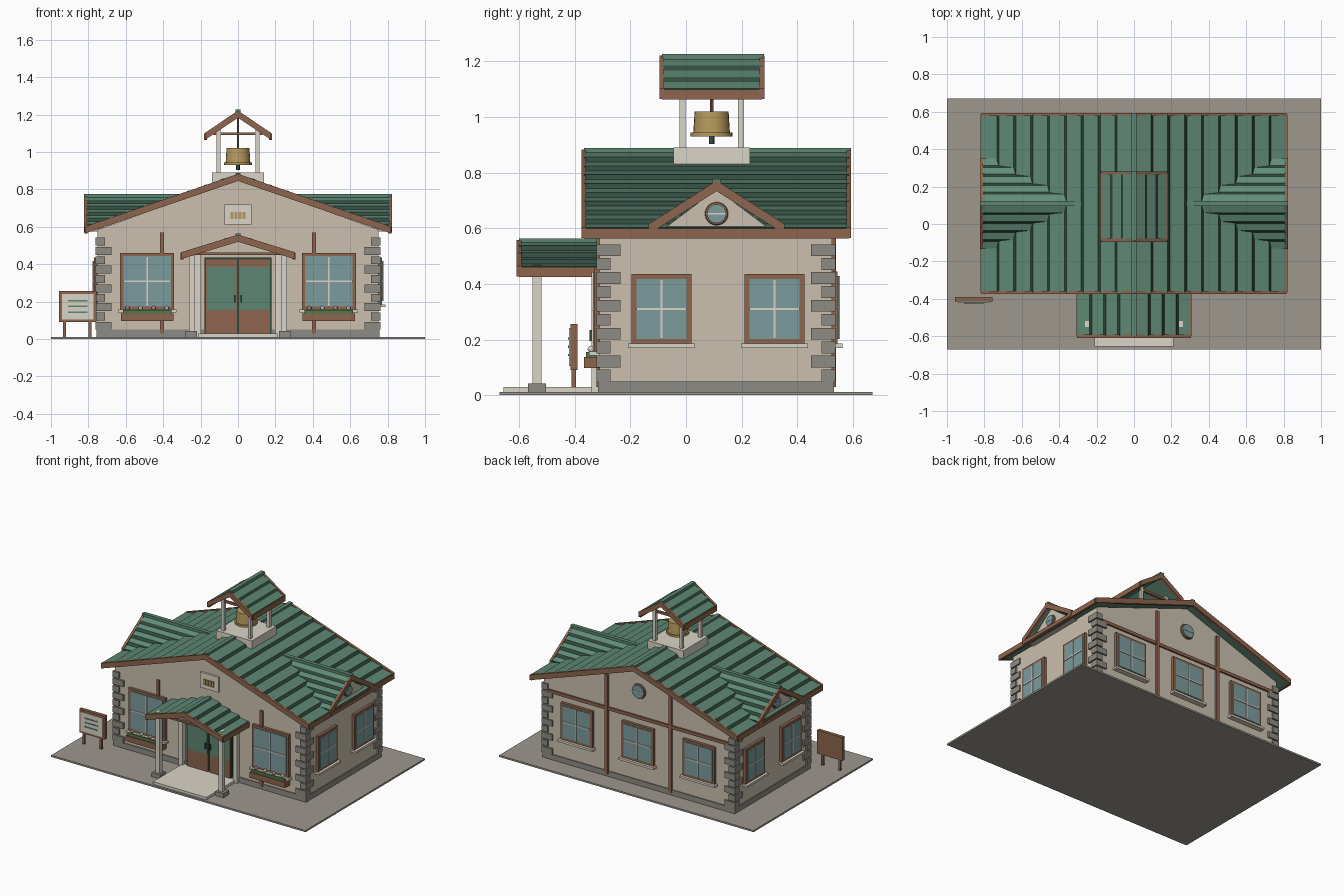
import bpy, bmesh, math

if "Cube" in bpy.data.objects:
    bpy.data.objects.remove(bpy.data.objects["Cube"])

COL = dict(green=(.11, .24, .17), lightgreen=(.12, .27, .19), dark=(.03, .07, .05), brown=(.27, .13, .075),
           wall=(.60, .53, .43), cream=(.70, .66, .57), stone=(.27, .26, .23), plate=(.34, .31, .27),
           glass=(.20, .33, .34), gold=(.48, .33, .11), leaf=(.08, .2, .07), pink=(.75, .4, .42), white=(.85, .8, .8))
MATS = {}


def mat(c):
    if c not in MATS:
        MATS[c] = bpy.data.materials.new(c)
        MATS[c].diffuse_color = (*COL[c], 1)
    return MATS[c]


def finish(name, bm, *cols):
    bmesh.ops.recalc_face_normals(bm, faces=bm.faces)
    me = bpy.data.meshes.new(name)
    bm.to_mesh(me)
    bm.free()
    for c in cols:
        me.materials.append(mat(c))
    ob = bpy.data.objects.new(name, me)
    bpy.context.collection.objects.link(ob)
    return ob


# boxes given as bounds (a0, a1, d0, d1, z0, z1); on a wall, a runs along it and d outwards
FACE = {None: lambda a, d, z: (a, d, z), 'F': lambda a, d, z: (a, -.31 - d, z), 'B': lambda a, d, z: (a, .525 + d, z),
        'R': lambda a, d, z: (.75 + d, a, z), 'L': lambda a, d, z: (-.75 - d, a, z)}


def boxes(name, col, items, face=None):
    bm = bmesh.new()
    for a0, a1, d0, d1, z0, z1 in items:
        v = [bm.verts.new(FACE[face](a, d, z)) for z in (z0, z1) for a, d in ((a0, d0), (a1, d0), (a1, d1), (a0, d1))]
        for q in ((0, 1, 2, 3), (4, 5, 6, 7), (0, 1, 5, 4), (1, 2, 6, 5), (2, 3, 7, 6), (3, 0, 4, 7)):
            bm.faces.new([v[i] for i in q])
    return finish(name, bm, col)


# profile (u, z) extruded along y or x; v0 may depend on height
def prism(name, cols, pts, v0, v1, axis='y', dark=()):
    bm = bmesh.new()
    f = v0 if callable(v0) else (lambda z: v0)
    put = lambda u, v, z: bm.verts.new((u, v, z) if axis == 'y' else (v, u, z))
    a = [put(u, f(z), z) for u, z in pts]
    b = [put(u, v1, z) for u, z in pts]
    n = len(pts)
    for i in range(n):
        j = (i + 1) % n
        bm.faces.new((a[i], a[j], b[j], b[i])).material_index = int(i in dark)
    bm.faces.new(a)
    bm.faces.new(b)
    return finish(name, bm, *cols)


def roof(name, c, w, zr, ze, v0, v1, n, axis='y', col='green', ends=(0, 1), eaves=True):
    """Stepped-course gable roof with rake boards, eave boards and ridge cap."""
    for s in (-1, 1):
        pts, dark = [(c, zr)], []
        for i in range(1, n + 1):
            t = i / n
            u, z = w * t, zr + (ze - zr) * t
            pts.append((c + s * u, z + .012))
            dark.append(len(pts) - 1)
            if i < n:
                pts.append((c + s * (u + .012), z - .006))
        pts += [(c + s * w, ze - .022), (c, zr - .022)]
        prism(f'{name}_courses', (col, 'dark'), pts, v0, v1, axis, dark)
        for e in ends:
            v = (v0, v1)[e]
            o = math.copysign(.017, v1 - (0 if callable(v0) else v0)) * (1 if e else -1)
            rk = [(c, zr + .008), (c + s * (w + .004), ze + .012), (c + s * (w + .004), ze - .025), (c, zr - .03)]
            prism(f'{name}_rake_board', ('brown',), rk, v - o * .5, v + o * .5, axis)
        if eaves:
            x = sorted((c + s * (w - .008), c + s * (w + .008)))
            boxes(f'{name}_eave_board', 'brown', [(*x, v0, v1, ze - .027, ze + .008)])
    k = .014
    prism(f'{name}_ridge_cap', ('green',), [(c - k, zr - .01), (c + k, zr - .01), (c + k, zr + .013), (c - k, zr + .013)],
          v0, v1 + math.copysign(.008, v1), axis)


def cyl(name, col, loc, r, d, r2=None, rot=(0, 0, 0), n=24):
    bpy.ops.mesh.primitive_cone_add(vertices=n, radius1=r, radius2=r if r2 is None else r2, depth=d, location=loc, rotation=rot)
    ob = bpy.context.object
    ob.name = name
    ob.data.materials.append(mat(col))
    bpy.ops.object.shade_smooth_by_angle()


def window(face, a, w, z0, z1):
    b, h, m = .017, w / 2, (z0 + z1) / 2
    boxes('window_frame', 'brown', [(a - h, a - h + b, 0, .02, z0, z1), (a + h - b, a + h, 0, .02, z0, z1),
                                    (a - h, a + h, 0, .02, z1 - b, z1), (a - h, a + h, 0, .02, z0, z0 + b)], face)
    boxes('window_glass', 'glass', [(a - h + b, a + h - b, 0, .024, z0 + b, z1 - b)], face)
    boxes('window_bars', 'cream', [(a - .004, a + .004, .02, .029, z0 + b, z1 - b),
                                   (a - h + b, a + h - b, .02, .029, m - .004, m + .004)], face)
    boxes('window_sill', 'cream', [(a - h - .012, a + h + .012, 0, .038, z0 - .015, z0)], face)


def round_window(loc, r, rot):
    cyl('round_glass', 'glass', loc, r, .03, rot=rot)
    bpy.ops.mesh.primitive_torus_add(location=loc, rotation=rot, major_radius=r, minor_radius=.008,
                                     major_segments=24, minor_segments=8)
    bpy.context.object.name = 'round_frame'
    bpy.context.object.data.materials.append(mat('brown'))
    x, y, z = loc
    e = .018
    sx, sy = (r, e) if rot[0] else (e, r)
    boxes('round_bar', 'cream', [(x - sx, x + sx, y - sy, y + sy, z - .003, z + .003)])


# ground plate, plinth, walls
boxes('ground_plate', 'plate', [(-1, 1, -.67, .67, 0, .012)])
boxes('plinth', 'stone', [(-.757, .757, -.317, .532, .012, .05)])
prism('walls', ('wall',), [(-.75, .012), (.75, .012), (.75, .585), (0, .85), (-.75, .585)], -.31, .525)

# corner stones, alternating long and short
q = []
for i in range(10):
    z = .05 + i * .05
    lx, ly = (.05, .087) if i % 2 else (.085, .05)
    for x0, x1 in ((-.762, -.762 + lx), (.762 - lx, .762)):
        for y0, y1 in ((-.322, -.322 + ly), (.537 - ly, .537)):
            q.append((x0, x1, y0, y1, z, z + .042))
boxes('corner_stones', 'stone', q)

# main roof, side dormers, porch roof, bell roof
roof('main_roof', 0, .812, .875, .59, -.367, .585, 9)
for s in (-1, 1):
    roof('dormer_roof', .11, .24, .763, .603, lambda z: s * min(.80, (.875 - z) / .351 - .03), s * .815, 5,
         'x', 'lightgreen', (1,), False)
    prism('dormer_wall', ('wall',), [(-.11, .575), (.33, .575), (.11, .74)], s * .72, s * .785, 'x')
    round_window((s * .785, .11, .652), .034, (0, math.pi / 2, 0))
    boxes('dormer_tie', 'brown', [(s * .815 - .008, s * .815 + .008, -.13, .35, .57, .592)])
roof('porch_roof', 0, .3, .55, .452, -.6, -.31, 4, ends=(0,))
roof('bell_roof', 0, .173, 1.213, 1.09, -.087, .273, 3)

# bell tower
boxes('tower_base', 'cream', [(-.14, .14, -.045, .23, .78, .89)])
boxes('tower_posts', 'cream', [(x - .011, x + .011, y - .011, y + .011, .89, 1.14) for x in (-.105, .105) for y in (-.012, .197)])
boxes('tower_ties', 'brown', [(-.13, .13, y - .008, y + .008, 1.09, 1.105) for y in (-.012, .197)])
cyl('bell', 'gold', (0, .092, .98), .066, .08, .061)
cyl('bell_rim', 'gold', (0, .092, .937), .075, .014)
cyl('bell_clapper', 'dark', (0, .092, .92), .01, .035, n=12)
cyl('bell_hanger', 'brown', (0, .092, 1.1), .006, .17, n=8)

# porch
boxes('porch_step', 'cream', [(-.21, .21, -.655, -.31, .012, .03)])
boxes('porch_posts', 'cream', [(x - .016, x + .016, -.551, -.519, .04, .47) for x in (-.247, .247)])
boxes('porch_post_feet', 'stone', [(x - .032, x + .032, -.567, -.503, .012, .042) for x in (-.25, .25)])
boxes('porch_pilasters', 'cream', [(x - .016, x + .016, 0, .03, .012, .46) for x in (-.213, .213)], 'F')
boxes('porch_tie', 'brown', [(-.26, .26, -.545, -.525, .448, .462)])

# double door
boxes('door_frame', 'dark', [(-.178, .178, 0, .012, .012, .435)], 'F')
for s in (-1, 1):
    a0, a1 = sorted((s * .006, s * .17))
    boxes('door_leaf', 'brown', [(a0, a1, 0, .02, .02, .425)], 'F')
    boxes('door_panel', 'green', [(a0 + .004, a1 - .004, 0, .024, .155, .385)], 'F')
    boxes('door_handle', 'dark', [(s * .018 - .004, s * .018 + .004, 0, .036, .195, .235)], 'F')

# front windows with flower boxes and timbers
for s in (-1, 1):
    a = s * .486
    boxes('front_timber', 'brown', [(s * .406 - .011, s * .406 + .011, 0, .012, .03, .57)], 'F')
    window('F', a, .288, .157, .46)
    boxes('flower_box', 'brown', [(a - .14, a + .14, 0, .057, .097, .137)], 'F')
    boxes('flower_leaves', 'leaf', [(a - .13, a + .13, .01, .05, .137, .156)], 'F')
    for i in range(4):
        bpy.ops.mesh.primitive_ico_sphere_add(subdivisions=2, radius=.012, location=(a - .105 + .07 * i, -.342, .165))
        bpy.context.object.name = 'flower'
        bpy.context.object.data.materials.append(mat(('pink', 'white')[i % 2]))

# side and back windows, back timbers
for f in 'LR':
    for y in (-.088, .318):
        window(f, y, .215, .185, .435)
for x in (-.48, 0, .48):
    window('B', x, .25, .185, .445)
boxes('back_timbers', 'brown', [(-.25 - .012, -.25 + .012, 0, .014, .03, .735), (.25 - .012, .25 + .012, 0, .014, .03, .735),
                                (-.71, .71, 0, .012, .485, .507)], 'B')
round_window((0, .527, .68), .046, (math.pi / 2, 0, 0))

# gable plaque
boxes('plaque', 'cream', [(-.073, .073, 0, .015, .612, .72)], 'F')
boxes('plaque_emblem', 'gold', [(x - .008, x + .008, 0, .023, .642, .68) for x in (-.032, -.011, .011, .032)], 'F')

# notice board
boxes('notice_board', 'brown', [(-.957, -.757, -.415, -.39, .09, .256)])
boxes('notice_legs', 'brown', [(x - .008, x + .008, -.412, -.396, .012, .1) for x in (-.928, -.792)])
boxes('notice_panel', 'cream', [(-.942, -.772, -.421, -.41, .105, .241)])
boxes('notice_lines', 'green', [(-.91, -.805, -.424, -.415, z, z + .008) for z in (.14, .17, .2)])

for m in bpy.data.materials:
    if m.users and not m.is_grease_pencil:
        m.use_nodes = True
        m.node_tree.nodes["Principled BSDF"].inputs["Base Color"].default_value = m.diffuse_color
